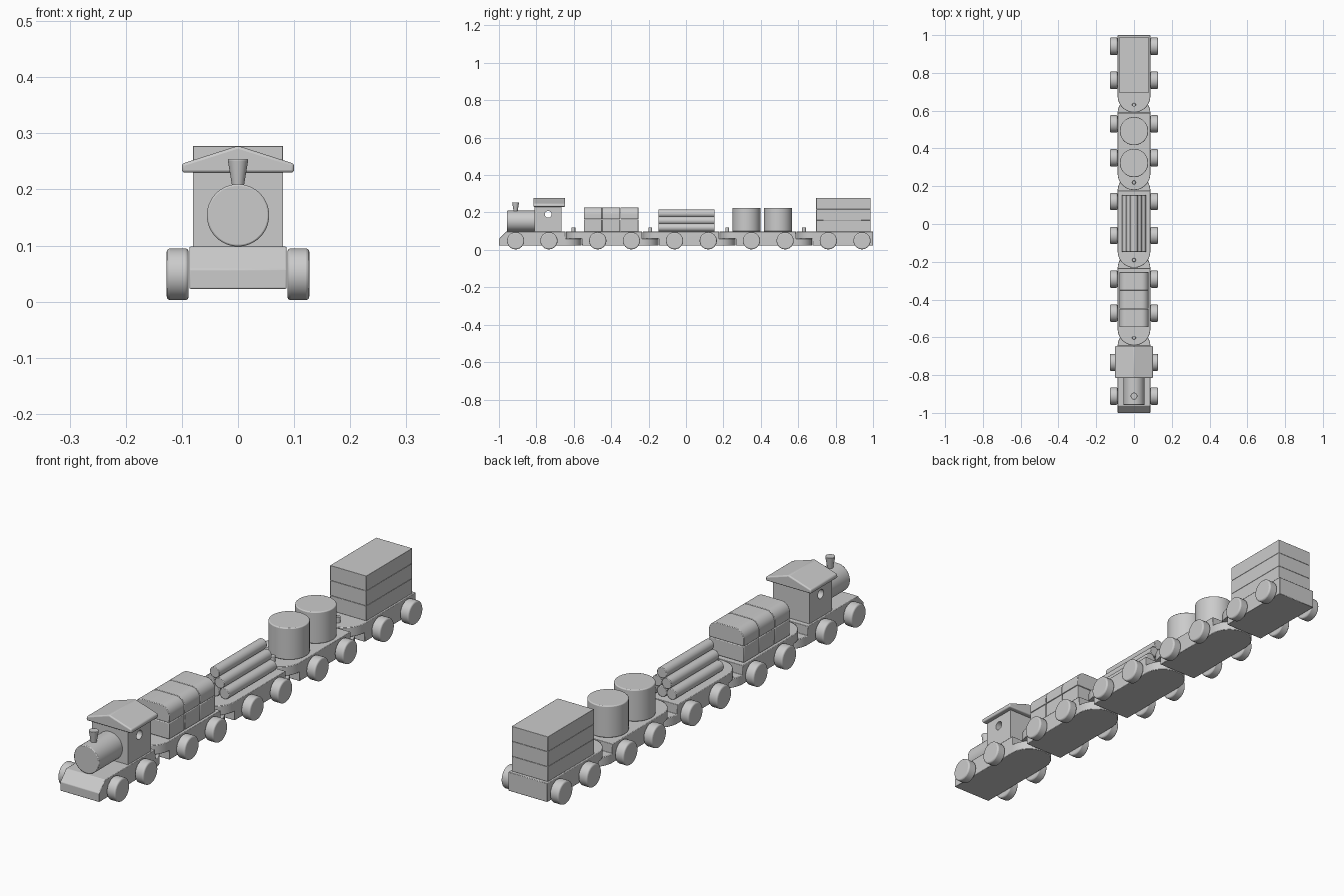
import bpy, bmesh
from math import sin, cos, pi, radians, sqrt

if "Cube" in bpy.data.objects:
    bpy.data.objects.remove(bpy.data.objects["Cube"])

DECK, MID, LOW, HALF = 0.098, 0.06, 0.023, 0.0865


def arc(cx, cy, r, a0, a1, n):
    """Points along an arc, angles in degrees."""
    return [(cx + r * cos(radians(a0 + (a1 - a0) * i / n)),
             cy + r * sin(radians(a0 + (a1 - a0) * i / n))) for i in range(n + 1)]


def circle(cx, cy, r, n=48):
    return arc(cx, cy, r, 0, 360, n)[:-1]


def prism(name, pts, axis, a, b, bevel=0.0, segments=2):
    """Extrude a 2D outline along an axis from a to b."""
    place = {'X': lambda p, t: (t, p[0], p[1]),
             'Y': lambda p, t: (p[0], t, p[1]),
             'Z': lambda p, t: (p[0], p[1], t)}[axis]
    bm = bmesh.new()
    lo = [bm.verts.new(place(p, a)) for p in pts]
    hi = [bm.verts.new(place(p, b)) for p in pts]
    bm.faces.new(lo)
    bm.faces.new(hi)
    n = len(pts)
    for i in range(n):
        j = (i + 1) % n
        bm.faces.new((lo[i], lo[j], hi[j], hi[i]))
    bmesh.ops.recalc_face_normals(bm, faces=bm.faces)
    mesh = bpy.data.meshes.new(name)
    bm.to_mesh(mesh)
    bm.free()
    ob = bpy.data.objects.new(name, mesh)
    bpy.context.collection.objects.link(ob)
    if bevel:
        add_bevel(ob, bevel, segments)
    smooth(ob)
    return ob


def box(name, hx, y0, y1, z0, z1, bevel=0.003):
    return prism(name, [(-hx, z0), (hx, z0), (hx, z1), (-hx, z1)], 'Y', y0, y1, bevel)


def select(ob):
    bpy.ops.object.select_all(action='DESELECT')
    ob.select_set(True)
    bpy.context.view_layer.objects.active = ob


def smooth(ob):
    select(ob)
    bpy.ops.object.shade_smooth_by_angle(angle=radians(35))


def add_bevel(ob, width, segments=2):
    m = ob.modifiers.new("soft_edges", 'BEVEL')
    m.width, m.segments = width, segments
    m.limit_method, m.angle_limit = 'ANGLE', radians(35)


def cut(ob, tool, operation):
    """Apply a boolean and discard the helper."""
    tool.hide_render = True
    m = ob.modifiers.new("cut", 'BOOLEAN')
    m.operation, m.solver, m.object = operation, 'EXACT', tool
    select(ob)
    bpy.ops.object.modifier_apply(modifier=m.name)
    bpy.data.objects.remove(tool, do_unlink=True)


def chassis(name, side, front, rear):
    """Side profile trimmed to a plan outline; a rounded end has its arc centred at the given y."""
    ob = prism(name, side, 'X', -0.15, 0.15)
    plan = arc(0, rear[0], HALF, 0, 180, 24) if rear[1] else [(HALF, rear[0]), (-HALF, rear[0])]
    plan += arc(0, front[0], HALF, 180, 360, 24) if front[1] else [(-HALF, front[0]), (HALF, front[0])]
    cut(ob, prism("plan_cutter", plan, 'Z', -0.1, 0.2), 'INTERSECT')
    add_bevel(ob, 0.002)
    smooth(ob)


def wheels(name, ys):
    for i, y in enumerate(ys):
        for side, s in (("left", -1), ("right", 1)):
            prism(f"{name}_wheel_{side}_{i + 1}", circle(y, 0.049, 0.046), 'X',
                  s * 0.088, s * 0.127, 0.006, 3)


# Locomotive chassis: sloped nose, lower coupling tongue at the rear
chassis("loco_chassis",
        [(-1, LOW), (-0.5, LOW), (-0.5, MID), (-0.645, MID), (-0.645, DECK), (-0.962, DECK), (-1, 0.058)],
        (-1.1, False), (-0.645, True))
wheels("loco", (-0.911, -0.733))

# Boiler and chimney
prism("boiler", circle(0, 0.154, 0.0555, 64), 'Y', -0.958, -0.8, 0.003)
bpy.ops.mesh.primitive_cone_add(vertices=32, radius1=0.0095, radius2=0.0185, depth=0.054,
                                location=(0, -0.911, 0.227))
chimney = bpy.context.object
chimney.name = "chimney"
add_bevel(chimney, 0.002)
smooth(chimney)

# Cab with a round window through both sides, and a gabled roof
cab = box("cab", 0.08, -0.809, -0.665, DECK, 0.235, 0)
cut(cab, prism("window_cutter", circle(-0.737, 0.19, 0.018, 32), 'X', -0.2, 0.2), 'DIFFERENCE')
smooth(cab)
prism("cab_roof", [(-0.1, 0.23), (0.1, 0.23), (0.1, 0.246), (0, 0.278), (-0.1, 0.246)],
      'Y', -0.816, -0.646, 0.005, 3)

# Four wagons: upper tongue in front, lower tongue behind except on the last
STEP = 0.411
for k in range(4):
    f = -0.556 + STEP * k
    last = k == 3
    r = 1.0 if last else f + 0.322
    side = [(f, LOW), (r if last else r + 0.15, LOW)]
    if not last:
        side += [(r + 0.15, MID), (r, MID)]
    side += [(r, DECK), (f - 0.15, DECK), (f - 0.15, MID), (f, MID)]
    name = f"wagon_{k + 1}"
    chassis(name + "_chassis", side, (f, True), (r, not last))
    wheels(name, (f + 0.084, f + 0.264))
    prism(name + "_coupling_pin", circle(0, f - 0.046, 0.01, 24), 'Z', 0.05, 0.121, 0.002)

# Wagon 1 load: three columns of blocks, the upper ones with rounded shoulders
for i in range(3):
    y0 = -0.546 + i * 0.0975
    box(f"lower_block_{i + 1}", 0.078, y0, y0 + 0.0965, DECK, 0.163)
    top = [(-0.078, 0.164), (0.078, 0.164)] + arc(0.04, 0.19, 0.038, 0, 90, 10) \
        + arc(-0.04, 0.19, 0.038, 90, 180, 10)
    prism(f"upper_block_{i + 1}", top, 'Y', y0, y0 + 0.0965, 0.002)

# Wagon 2 load: pyramid of six logs
R = 0.0215
for row in range(3):
    for i in range(3 - row):
        prism(f"log_{row + 1}_{i + 1}",
              circle((2 * i - 2 + row) * R, DECK + R + row * sqrt(3) * R, R, 32),
              'Y', -0.148, 0.153, 0.002)

# Wagon 3 load: two drums
for i, y in enumerate((0.323, 0.492)):
    prism(f"drum_{i + 1}", circle(0, y, 0.075, 64), 'Z', DECK, 0.225, 0.004, 3)

# Wagon 4 load: three stacked slabs
for i in range(3):
    z = DECK + i * 0.06
    box(f"slab_{i + 1}", 0.08, 0.696, 0.987, z, z + 0.0595, 0.001)
